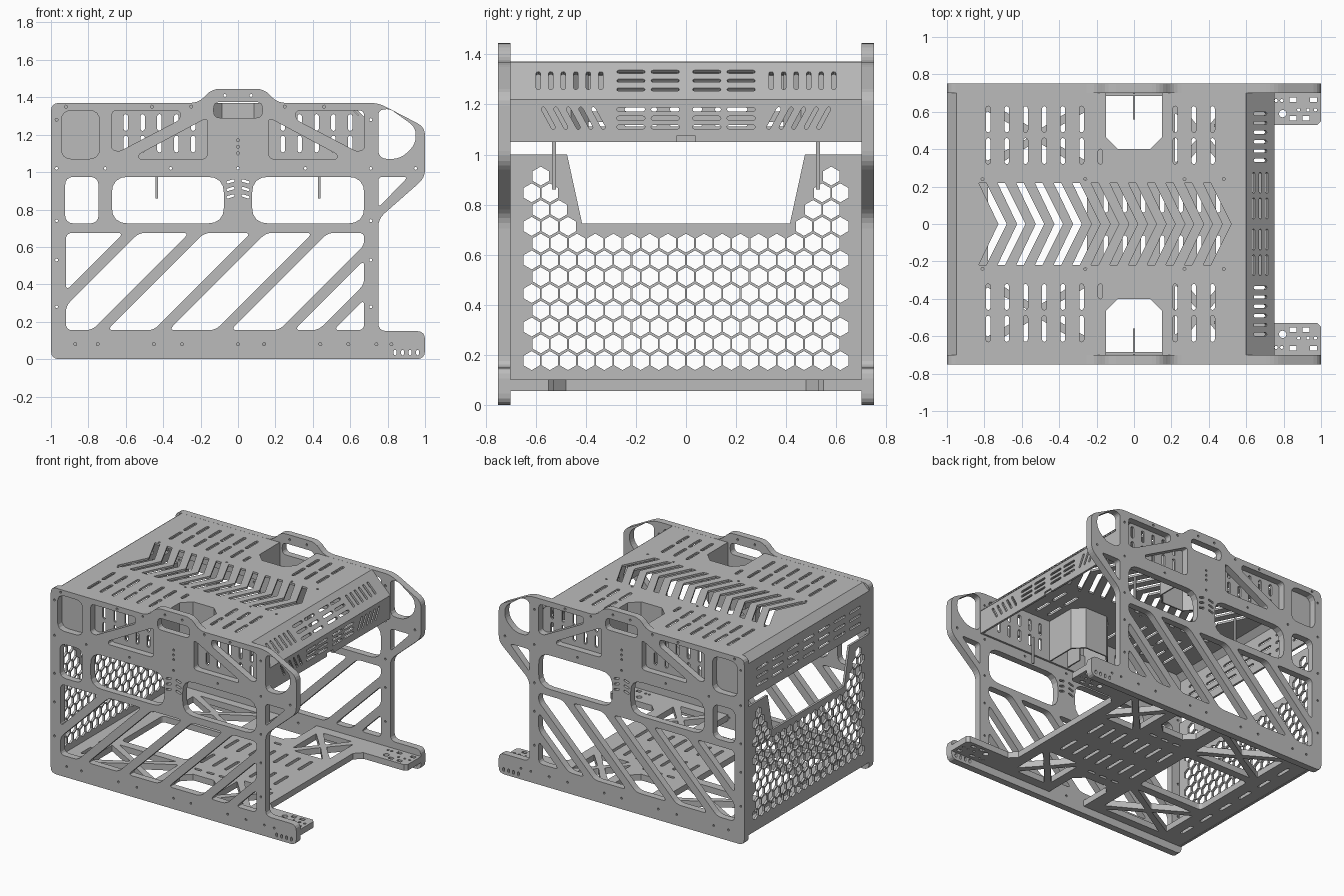
import bpy, bmesh, math
from mathutils import Matrix, Vector

if "Cube" in bpy.data.objects:
    bpy.data.objects.remove(bpy.data.objects["Cube"], do_unlink=True)

gray = bpy.data.materials.new("sheet_metal_gray")
gray.use_nodes = True
COLOR = (0.5, 0.5, 0.5, 1)
gray.diffuse_color = COLOR
gray.node_tree.nodes["Principled BSDF"].inputs["Base Color"].default_value = COLOR

X, Y, Z = Vector((1, 0, 0)), Vector((0, 1, 0)), Vector((0, 0, 1))


# ---- 2D shape helpers ----
def rounded(pts, r, seg=4):
    """Polygon with softened corners."""
    out, n = [], len(pts)
    for i in range(n):
        p, a, b = (Vector(pts[k % n]) for k in (i, i - 1, i + 1))
        da, db = a - p, b - p
        s = min(r, da.length * 0.45, db.length * 0.45)
        a, b = p + da.normalized() * s, p + db.normalized() * s
        for k in range(seg + 1):
            t = k / seg
            out.append(tuple(a * (1 - t) ** 2 + p * 2 * t * (1 - t) + b * t * t))
    return out


def rect(x0, x1, y0, y1, r=0.0):
    pts = [(x0, y0), (x1, y0), (x1, y1), (x0, y1)]
    return rounded(pts, r) if r else pts


def ngon(x, y, r, n=8, turn=0.0):
    return [(x + r * math.cos(turn + math.tau * k / n),
             y + r * math.sin(turn + math.tau * k / n)) for k in range(n)]


def slot(x, y, length, width, angle=0.0):
    """Round-ended slot, lying along x before turning by the angle."""
    c, s, h, r = math.cos(angle), math.sin(angle), length / 2 - width / 2, width / 2
    pts = []
    for side, start in ((1, -math.pi / 2), (-1, math.pi / 2)):
        for k in range(5):
            t = start + math.pi * k / 4
            px, py = side * h + r * math.cos(t), r * math.sin(t)
            pts.append((x + px * c - py * s, y + px * s + py * c))
    return pts


def flip_x(pts):
    return [(-x, y) for x, y in pts]


def flip_y(pts):
    return [(x, -y) for x, y in pts]


def plate(name, outline, holes, thick, origin, u, v):
    """Flat sheet with cut-outs, laid in the plane of u and v."""
    cu = bpy.data.curves.new(name, 'CURVE')
    cu.dimensions, cu.fill_mode, cu.extrude = '2D', 'BOTH', thick / 2
    for loop in [outline] + holes:
        sp = cu.splines.new('POLY')
        sp.points.add(len(loop) - 1)
        for pt, (x, y) in zip(sp.points, loop):
            pt.co = (x, y, 0, 1)
        sp.use_cyclic_u = True
    tmp = bpy.data.objects.new(name + "_tmp", cu)
    bpy.context.collection.objects.link(tmp)
    dg = bpy.context.evaluated_depsgraph_get()
    me = bpy.data.meshes.new_from_object(tmp.evaluated_get(dg))
    bpy.data.objects.remove(tmp, do_unlink=True)
    m = Matrix((u, v, u.cross(v))).transposed().to_4x4()
    m.translation = origin
    bm = bmesh.new()
    bm.from_mesh(me)
    bmesh.ops.remove_doubles(bm, verts=bm.verts, dist=1e-5)
    bmesh.ops.transform(bm, matrix=m, verts=bm.verts)
    bmesh.ops.recalc_face_normals(bm, faces=bm.faces)
    for f in bm.faces:
        f.smooth = False
    bm.to_mesh(me)
    bm.free()
    me.materials.clear()
    me.materials.append(gray)
    ob = bpy.data.objects.new(name, me)
    bpy.context.collection.objects.link(ob)
    return ob


# ---- side plates ----
side = rounded([(-1, 0), (1, 0), (1, .15), (.75, .15), (.75, .75), (1, .97), (1, 1.24), (.75, 1.37),
                (.21, 1.37), (.14, 1.445), (-.14, 1.445), (-.21, 1.37), (-1, 1.37)], .045)
holes = [rect(-.925, -.745, .725, .975, .05), rect(-.675, -.075, .725, .975, .09),
         rect(.075, .675, .725, .975, .09), rect(-.13, .13, 1.29, 1.375, .035),
         rect(-.945, -.74, 1.07, 1.33, .06),
         rounded([(.75, .975), (.91, .975), (.75, .81)], .025),
         rounded([(.75, 1.33), (.81, 1.34), (.95, 1.24), (.95, 1.15), (.87, 1.07), (.75, 1.07)], .05)]
# triangular windows on both sides of the handle
for tri in ([(-.675, 1.33), (-.31, 1.33), (-.31, 1.28), (-.635, 1.11), (-.675, 1.12)],
            [(-.165, 1.28), (-.165, 1.07), (-.53, 1.07), (-.53, 1.095), (-.185, 1.28)]):
    tri = rounded(tri, .03)
    holes += [tri, flip_x(tri)]
# diagonal truss openings
L, R, B, T = -.92, .675, .155, .675
holes += [rounded(p, .035) for p in (
    [(L, T), (-.61, T), (L, .365)],
    [(-.53, T), (-.26, T), (-.78, B), (L, B), (L, .285)],
    [(-.18, T), (.07, T), (-.45, B), (-.70, B)],
    [(.15, T), (.40, T), (-.12, B), (-.37, B)],
    [(.48, T), (R, T), (R, .61), (.22, B), (-.04, B)],
    [(.30, B), (.43, B), (R, .40), (R, .53)],
    [(.51, B), (R, B), (R, .32)])]
# screw holes and small vents
screws = [(x, .08) for x in (-.87, -.75, -.45, -.30, 0, .14, .44, .59, .74, .82)]
screws += [(-.97, z) for z in (.28, .53, .74, 1.02, 1.28)] + [(.71, z) for z in (.28, .53, .74, 1.28)]
screws += [(x, 1.02) for x in (-.71, -.36, 0, .36, .71, .95)] + [(0, z) for z in (1.1, 1.135, 1.17)]
screws += [(x, 1.35) for x in (-.92, -.46, -.25, .25, .46)] + [(-.07, 1.41), (.07, 1.41)]
holes += [ngon(x, z, .008) for x, z in screws]
for z in (.87, .91, .95):
    holes += [slot(s * .04, z, .045, .014, -s * .3) for s in (1, -1)]
holes += [slot(x, .035, .03, .015, math.pi / 2) for x in (.84, .88, .92, .96)]
for s, label in ((1, "back_y"), (-1, "front_y")):
    plate("side_plate_" + label, side, holes, .05, Y * s * .725, X, Z)

# ---- cover top sheet with pocket notches ----
half = [(.6, .7), (.15, .7), (.15, .465), (.085, .4), (-.085, .4), (-.15, .465), (-.15, .7), (-.95, .7)]
top = half + flip_y(half)[::-1]
cuts = []
for i in range(13):
    a = -.68 + i * .1
    cuts.append([(a, 0), (a - .11, .22), (a - .15, .22), (a - .045, 0), (a - .15, -.22), (a - .11, -.22)])
for x in [-.78 + .1 * i for i in range(6)] + [.22, .32, .42]:
    for s in (1, -1):
        cuts += [slot(x, s * y, .14, .024, math.pi / 2) for y in (.39, .56)]
cuts += [slot(-.18, s * .36, .08, .024, math.pi / 2) for s in (1, -1)]
cuts += [ngon(x, s * .24, .008) for x in (-.81, -.26, .27, .48) for s in (1, -1)]
plate("cover_top", top, cuts, .015, Z * 1.362, X, Y)

# ---- sloped and upright front strips of the cover ----
rows = [slot(s * y, v, .113, .018) for s in (1, -1) for y in (.083, .22) for v in (-.05, 0, .05)]
ribs = [slot(s * (.34 + .05 * i), 0, .10, .018, math.pi / 2) for s in (1, -1) for i in range(6)]
d = math.sqrt(.5)
plate("cover_front_slope", rect(-.7, .7, -.106, .106), rows + ribs, .015,
      Vector((.67, 0, 1.29)), Y, Vector((-d, 0, d)))
low = [slot(s * y, z, .113, .016) for s in (1, -1) for y in (.083, .22) for z in (1.11, 1.145, 1.18)]
low += [slot(s * (.35 + .05 * i), 1.145, .10, .016, math.pi / 2 - s * .5) for s in (1, -1) for i in range(5)]
apron = [(-.7, 1.05), (-.035, 1.05), (-.035, 1.075), (.035, 1.075), (.035, 1.05), (.7, 1.05), (.7, 1.22), (-.7, 1.22)]
plate("cover_front_apron", apron, low, .015, X * .742, Y, Z)

# ---- cover back sheet and its bevel ----
back = [slot(-.54 + .18 * i, z, .13, .018) for i in range(7) for z in (1.12, 1.18, 1.24)]
plate("cover_back", rect(-.7, .7, 1.05, 1.32), back, .015, X * -.992, Y, Z)
plate("cover_back_bevel", rect(-.7, .7, -.036, .036), [], .015,
      Vector((-.97, 0, 1.34)), Y, Vector((d, 0, d)))

# ---- cover side flanges, handle pockets, gussets and pins ----
flange = [(-.98, 1.05), (.735, 1.05), (.735, 1.215), (.59, 1.355), (.15, 1.355), (.15, 1.2),
          (-.15, 1.2), (-.15, 1.355), (-.94, 1.355), (-.98, 1.31)]
slits = [slot(s * x, z, .09, .024, math.pi / 2)
         for s in (1, -1) for x in (-.6, -.51, -.42, -.33, -.24) for z in (1.15, 1.265)]
outer = [(-.16, .7), (-.16, .46), (-.09, .39), (.09, .39), (.16, .46), (.16, .7)]
inner = [(.15, .7), (.15, .465), (.085, .4), (-.085, .4), (-.15, .465), (-.15, .7)]
for s, label in ((1, "back_y"), (-1, "front_y")):
    plate("cover_flange_" + label, flange, slits, .014, Y * s * .692, X, Z)
    wall = outer + inner
    plate("handle_pocket_" + label, wall if s > 0 else flip_y(wall), [], .31, Z * 1.205, X, Y)
    plate("pocket_gusset_" + label, rect(-.07, .07, 1.06, 1.19), [], .01, Y * s * .63, Y, Z)
    for x in (-.435, .435):
        plate("hanging_pin_" + label, rect(x - .006, x + .006, .86, 1.06), [], .016, Y * s * .527, X, Z)

# ---- honeycomb back panel ----
mesh_edge = [(-.7, .055), (.7, .055), (.7, 1), (.475, 1), (.415, .725), (-.415, .725), (-.475, 1), (-.7, 1)]
cells, P = [], .0725
for row in range(12):
    z = .177 + row * .067
    for k in range(-9, 10):
        y = k * P if row % 2 else (k + .5) * P
        inside = abs(y) < .63
        if row > 7:
            inside = inside and abs(y) - .037 > .435 + (z - .725) * .218
        if inside:
            cells.append(ngon(y, z, .038, 6, math.pi / 6))
plate("honeycomb_panel", mesh_edge, cells, .016, X * -.99, Y, Z)

# ---- floor with front lugs ----
edge = [(.6, .48), (.65, .53), (.98, .53), (1, .55), (1, .7)] + half[1:-1] + [(-.98, .7)]
floor = edge + flip_y(edge)[::-1]
gaps = [rect(-.78, -.25, -.24, .24, .03)]


def braced(cx, cy, hx, hy, w):
    """Four triangular openings that leave an X brace."""
    out = []
    for s in (1, -1):
        out.append([(cx - hx + w, cy + s * hy), (cx + hx - w, cy + s * hy), (cx, cy + s * w * .8)])
        out.append([(cx + s * hx, cy - hy + w), (cx + s * hx, cy + hy - w), (cx + s * w * .8, cy)])
    return [rounded(t, .01, 2) for t in out]


for s in (1, -1):
    gaps += braced(-.52, s * .47, .27, .17, .035) + braced(.37, s * .46, .15, .17, .035)
    gaps += [slot(x, s * .14, .16, .024, math.pi / 2) for x in (-.15, -.05, .05, .15, .25, .35, .45)]
    gaps += [slot(-.88, s * y, .12, .024, math.pi / 2) for y in (.1, .3, .5)]
    gaps += [slot(x, s * .32, .06, .02) for x in (-.1, 0, .1)]
    gaps.append(ngon(.795, s * .59, .02, 12))
    gaps += [rect(x - .018, x + .018, s * y - .012, s * y + .012)
             for x, y in ((.85, .665), (.96, .665), (.85, .565), (.92, .565))]
    gaps += [ngon(x, s * y, .009) for x, y in ((.76, .66), (.79, .66), (.88, .61), (.93, .61), (.97, .61))]
plate("floor", floor, gaps, .045, Z * .078, X, Y)
